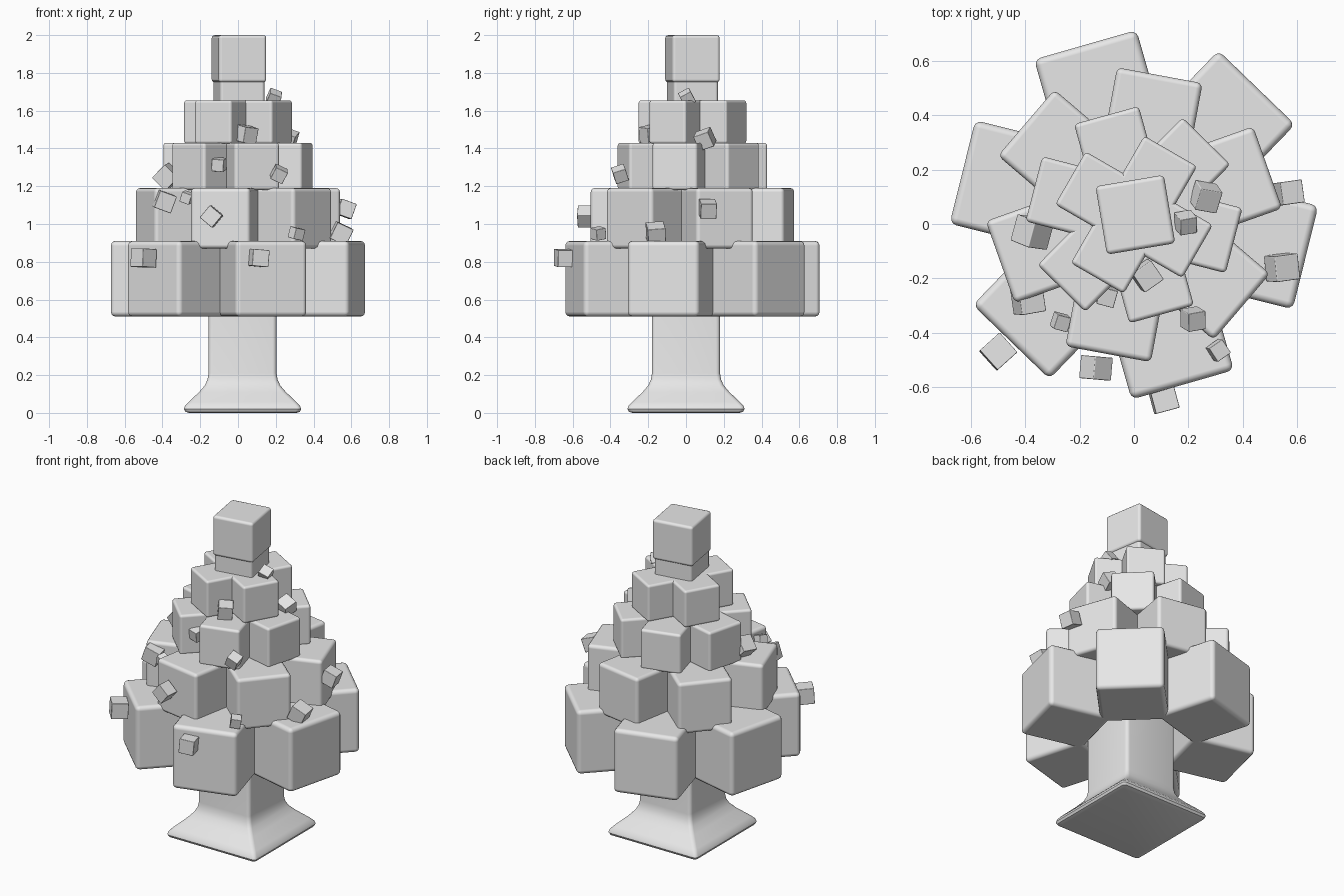
import bpy, bmesh
from math import radians, cos, sin, pi

old = bpy.data.objects.get("Cube")
if old:
    bpy.data.objects.remove(old, do_unlink=True)

grey = bpy.data.materials.new("plain grey")
grey.use_nodes = True
grey.diffuse_color = (0.8, 0.8, 0.8, 1)
grey.node_tree.nodes["Principled BSDF"].inputs["Base Color"].default_value = (0.8, 0.8, 0.8, 1)


def make_object(name, bm, location=(0, 0, 0), rotation=(0, 0, 0)):
    mesh = bpy.data.meshes.new(name)
    bmesh.ops.recalc_face_normals(bm, faces=bm.faces)
    for face in bm.faces:
        face.smooth = True
    bm.to_mesh(mesh)
    bm.free()
    mesh.materials.append(grey)
    obj = bpy.data.objects.new(name, mesh)
    obj.location = location
    obj.rotation_euler = [radians(a) for a in rotation]
    bpy.context.collection.objects.link(obj)
    return obj


def soft_block(name, location, width, height, rotation, softness=0.065):
    """Block with rounded edges and flat-looking faces."""
    bm = bmesh.new()
    bmesh.ops.create_cube(bm, size=1)
    bmesh.ops.scale(bm, vec=(width, width, height), verts=bm.verts)
    obj = make_object(name, bm, location, rotation)
    bevel = obj.modifiers.new("soft edges", 'BEVEL')
    bevel.width = width * softness
    bevel.segments = 3
    bevel.harden_normals = True
    return obj


# Trunk: rounded square sections stacked along a flared profile
def square_ring(bm, half, z, radius):
    ring = []
    for quarter in range(4):
        middle = pi / 4 + quarter * pi / 2
        sx = 1 if cos(middle) > 0 else -1
        sy = 1 if sin(middle) > 0 else -1
        for step in range(5):
            a = quarter * pi / 2 + step * pi / 8
            x = sx * (half - radius) + radius * cos(a)
            y = sy * (half - radius) + radius * sin(a)
            ring.append(bm.verts.new((x, y, z)))
    return ring


trunk_profile = [(0.285, 0), (0.303, 0.006), (0.31, 0.02), (0.305, 0.036),
                 (0.285, 0.058), (0.23, 0.11), (0.2, 0.145), (0.186, 0.175),
                 (0.18, 0.21), (0.18, 1.0)]
bm = bmesh.new()
rings = [square_ring(bm, half, z, 0.022) for half, z in trunk_profile]
for low, high in zip(rings, rings[1:]):
    for i in range(len(low)):
        j = (i + 1) % len(low)
        bm.faces.new((low[i], low[j], high[j], high[i]))
bm.faces.new(rings[0])
bm.faces.new(rings[-1])
trunk = make_object("trunk", bm, (0.024, 0, 0))
bpy.context.view_layer.objects.active = trunk
trunk.select_set(True)
bpy.ops.object.shade_smooth_by_angle(angle=radians(40))

# Foliage: tiers of blocks facing outward
# name, count, ring radius, first angle, block width, bottom, top
tiers = [("bottom_tier", 6, 0.455, 46, 0.392, 0.51, 0.91),
         ("lower_tier", 6, 0.362, 19.5, 0.32, 0.87, 1.19),
         ("middle_tier", 6, 0.257, 45.5, 0.247, 1.18, 1.43),
         ("upper_tier", 4, 0.158, 60, 0.225, 1.425, 1.655)]
centre_y = 0.034
for name, count, radius, start, width, bottom, top in tiers:
    for i in range(count):
        angle = start + i * 360 / count
        a = radians(angle)
        place = (radius * cos(a), centre_y + radius * sin(a), (bottom + top) / 2)
        soft_block(f"{name}_block_{i + 1}", place, width, top - bottom, (0, 0, angle))

# Treetop: neck and crowning block
soft_block("treetop_neck", (0.005, centre_y, 1.67), 0.238, 0.24, (0, 0, 9.5))
soft_block("treetop_block", (0.005, centre_y, 1.875), 0.255, 0.25, (0, 0, 9.5))

# Ornaments: small tilted blocks, with position, size and tilt in degrees
ornaments = [((-0.5, -0.47, 0.82), 0.098, (0, 3, 42)),
             ((0.11, -0.645, 0.82), 0.09, (0, 5, 15)),
             ((-0.14, -0.53, 1.04), 0.085, (0, 40, -5)),
             ((0.31, -0.465, 0.95), 0.06, (10, 10, 35)),
             ((-0.39, -0.28, 1.12), 0.095, (5, 20, 10)),
             ((-0.27, -0.36, 1.14), 0.055, (10, 20, -15)),
             ((0.57, 0.115, 1.08), 0.085, (0, 20, 8)),
             ((0.545, -0.16, 0.95), 0.095, (5, 25, 8)),
             ((0.217, -0.35, 1.265), 0.07, (20, 25, 10)),
             ((-0.1, -0.265, 1.315), 0.065, (10, 5, -15)),
             ((-0.375, -0.03, 1.25), 0.1, (10, 45, -8)),
             ((0.045, -0.19, 1.475), 0.085, (10, 5, 35)),
             ((0.265, 0.1, 1.45), 0.085, (20, 20, -10)),
             ((0.19, 0.005, 1.67), 0.065, (30, 20, 10))]
for i, (place, size, tilt) in enumerate(ornaments):
    soft_block(f"ornament_{i + 1}", place, size, size, tilt, 0.04)
